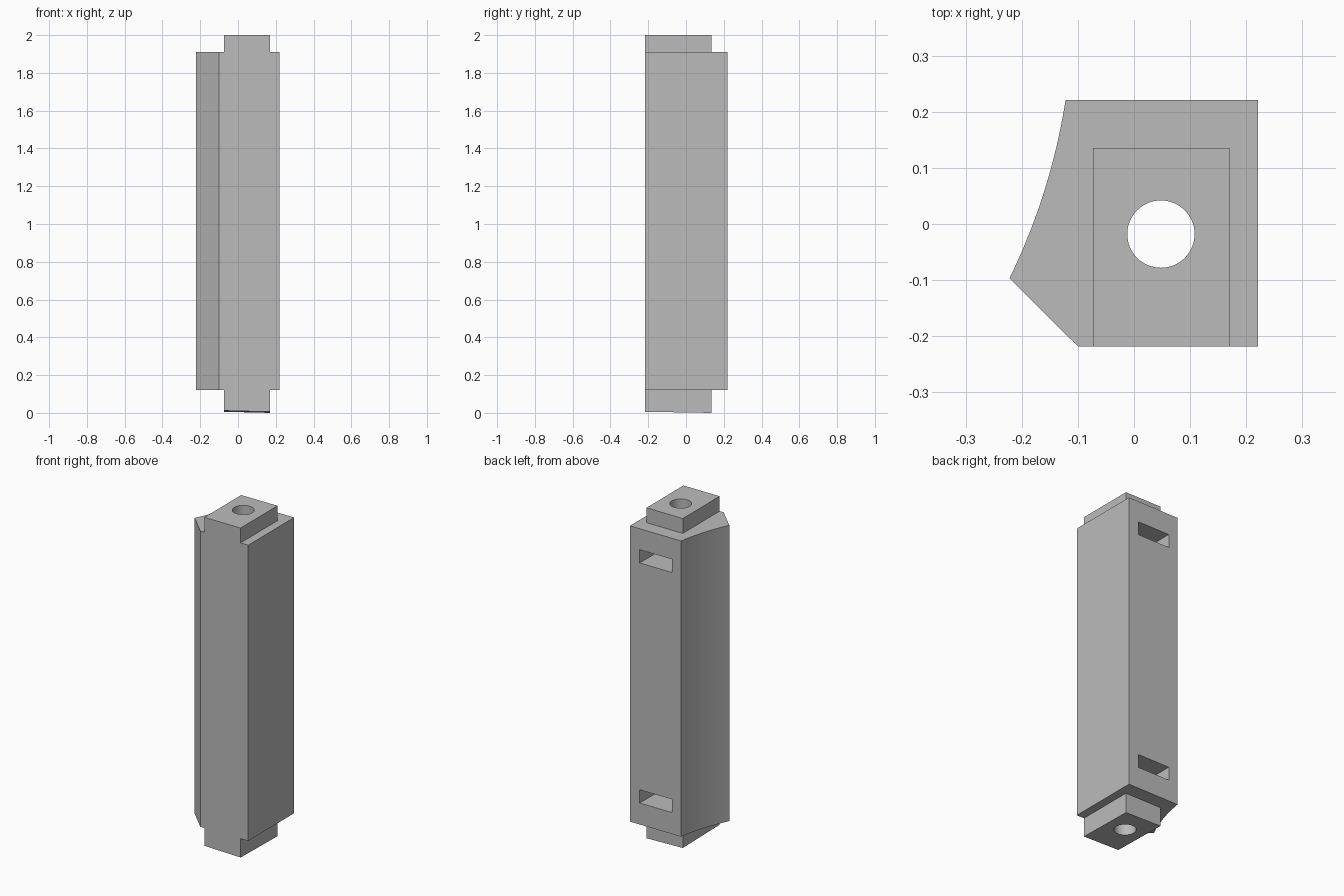
import bpy, bmesh, math
from mathutils import Vector

if "Cube" in bpy.data.objects:
    bpy.data.objects.remove(bpy.data.objects["Cube"], do_unlink=True)

grey = bpy.data.materials.new("plain_grey")
grey.use_nodes = True
colour = (0.5, 0.5, 0.5, 1)
grey.diffuse_color = colour
grey.node_tree.nodes["Principled BSDF"].inputs["Base Color"].default_value = colour


def prism(name, outline, z0, z1):
    """Extrude a flat outline from z0 to z1; z0 may be a function of x and y."""
    low = z0 if callable(z0) else (lambda x, y: z0)
    bm = bmesh.new()
    bottom = [bm.verts.new((x, y, low(x, y))) for x, y in outline]
    top = [bm.verts.new((x, y, z1)) for x, y in outline]
    bm.faces.new(bottom)
    bm.faces.new(top)
    for i in range(len(outline)):
        j = (i + 1) % len(outline)
        bm.faces.new((bottom[i], bottom[j], top[j], top[i]))
    bmesh.ops.recalc_face_normals(bm, faces=bm.faces)
    mesh = bpy.data.meshes.new(name)
    bm.to_mesh(mesh)
    bm.free()
    mesh.materials.append(grey)
    ob = bpy.data.objects.new(name, mesh)
    bpy.context.collection.objects.link(ob)
    return ob


def rectangle(x0, x1, y0, y1):
    return [(x0, y0), (x1, y0), (x1, y1), (x0, y1)]


def hollow_arc(a, b, sag, steps):
    """Circular arc from a to b, bowed to the left of the direction of travel."""
    a, b = Vector(a), Vector(b)
    half = (b - a).length / 2
    radius = (half * half + sag * sag) / (2 * sag)
    along = (b - a).normalized()
    side = Vector((-along.y, along.x))
    centre = (a + b) / 2 - side * (radius - sag)
    sweep = math.asin(half / radius)
    angles = [sweep * (2 * i / steps - 1) for i in range(steps + 1)]
    return [tuple(centre + along * radius * math.sin(t) + side * radius * math.cos(t))
            for t in angles]


FRONT, BACK, SIDE = -0.218, 0.221, 0.221
BORE_X, BORE_Y, BORE_R = 0.048, -0.018, 0.06

# Main post with a hollow side and a chamfered front corner
outline = [(-0.1, FRONT), (SIDE, FRONT), (SIDE, BACK)]
outline += hollow_arc((-0.122, BACK), (-0.222, -0.097), 0.0125, 24)
post = prism("post", outline, 0.12, 1.91)

# Core forming the tenons at both ends, with a slightly skewed foot
core = prism("tenon_core", rectangle(-0.073, 0.17, FRONT, 0.135),
             lambda x, y: 0.006 * ((0.17 - x) / 0.243 + (0.135 - y) / 0.353), 2.0)

# Round bore along the full length
ring = [(BORE_X + BORE_R * math.cos(math.tau * i / 64),
         BORE_Y + BORE_R * math.sin(math.tau * i / 64)) for i in range(64)]
bore = prism("bore_cutter", ring, -0.1, 2.1)

# Nut slots in the back face
slots = [prism("slot_cutter", rectangle(-0.06, 0.155, -0.125, 0.3), z, z + 0.08)
         for z in (0.25, 1.703)]

for helper, operation in [(core, 'UNION'), (bore, 'DIFFERENCE')] + \
        [(s, 'DIFFERENCE') for s in slots]:
    helper.hide_render = True
    mod = post.modifiers.new(helper.name, 'BOOLEAN')
    mod.operation = operation
    mod.solver = 'EXACT'
    mod.object = helper

# Bake the cuts and discard the helpers
bpy.context.view_layer.update()
graph = bpy.context.evaluated_depsgraph_get()
result = bpy.data.meshes.new_from_object(post.evaluated_get(graph))
post.modifiers.clear()
post.data = result
for helper in [core, bore] + slots:
    bpy.data.objects.remove(helper, do_unlink=True)

# Smooth the bore and hollow side, keep the corners crisp
for ob in bpy.context.selected_objects:
    ob.select_set(False)
post.select_set(True)
bpy.context.view_layer.objects.active = post
bpy.ops.object.shade_smooth_by_angle(angle=math.radians(25))
